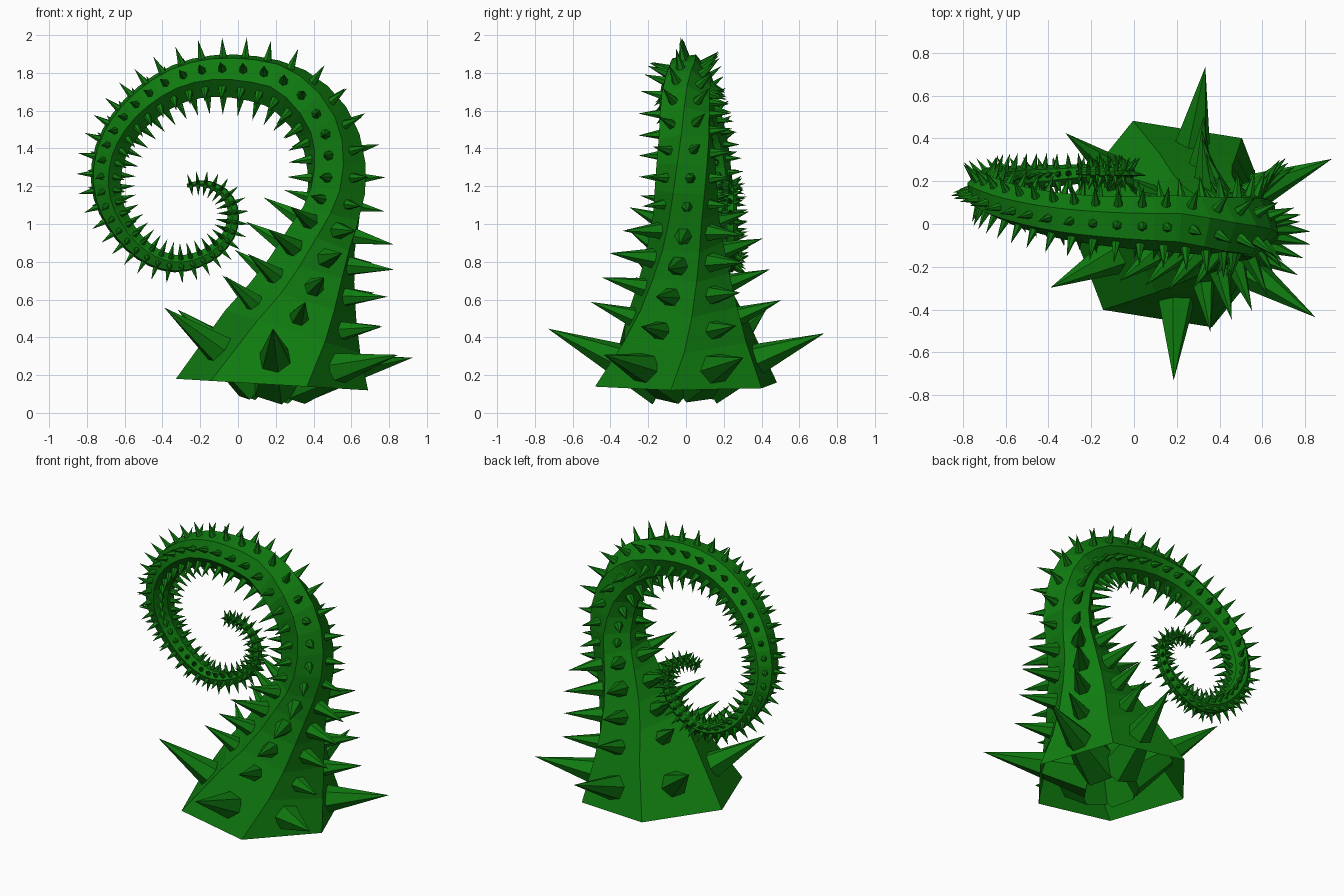
import bpy, bmesh, math
from mathutils import Vector

cube = bpy.data.objects.get("Cube")
if cube:
    bpy.data.objects.remove(cube)

green = bpy.data.materials.new("plant_green")
green.use_nodes = True
green.diffuse_color = (0.005, 0.2, 0.005, 1)
green.node_tree.nodes["Principled BSDF"].inputs["Base Color"].default_value = green.diffuse_color

# Curling stem centreline: x, y, z, radius
PATH = [
    (.29, 0, .43, .375), (.36, 0, .65, .275), (.42, 0, .85, .215), (.49, 0, 1.04, .175),
    (.525, 0, 1.23, .165), (.49, 0, 1.45, .155), (.38, -.01, 1.62, .147), (.2, 0, 1.74, .135),
    (-.08, .01, 1.785, .12), (-.32, .035, 1.74, .11), (-.53, .08, 1.6, .1),
    (-.66, .13, 1.42, .093), (-.7, .16, 1.24, .085), (-.67, .19, 1.08, .075),
    (-.57, .21, .92, .063), (-.44, .22, .82, .055), (-.3, .23, .79, .048),
    (-.15, .24, .84, .042), (-.05, .24, .94, .037), (-.025, .24, 1.06, .032),
    (-.06, .24, 1.15, .027), (-.13, .24, 1.2, .022), (-.2, .24, 1.215, .017), (-.28, .24, 1.2, .01),
]
# Heights of the large thorns on the lowest segments
LOW_THORNS = [.38, .23, .23, .24, .21]


def smooth_path(points, n=40):
    """Dense Catmull-Rom samples of the centreline with radius."""
    p = [Vector(q) for q in points]
    p = [2 * p[0] - p[1]] + p + [2 * p[-1] - p[-2]]
    out = []
    for a, b, c, d in zip(p, p[1:], p[2:], p[3:]):
        for k in range(n):
            t = k / n
            out.append(b + (c - a) * t / 2 + (2 * a - 5 * b + 4 * c - d) * t * t / 2
                       + (3 * b - a - 3 * c + d) * t ** 3 / 2)
    return out + [p[-2]]


# Rings as centre, axis, radius; spacing shrinks with the radius
samples = smooth_path(PATH)
rings = [(Vector((.18, 0, .15)), Vector((.06, 0, 1)).normalized(), .516)]
travelled, target = 0, 0
for here, after in zip(samples, samples[1:]):
    if travelled >= target:
        rings.append((here.xyz, (after.xyz - here.xyz).normalized(), here.w))
        target += min(.17, .03 + .58 * here.w)
    travelled += (after.xyz - here.xyz).length


def hexagon(bm, centre, axis, reference, radius, turn=0):
    """Six vertices counter-clockwise around an axis."""
    side = (reference - axis * reference.dot(axis)).normalized()
    out = side.cross(axis)
    angles = [math.radians(turn + 60 * k) for k in range(6)]
    return [bm.verts.new(centre + (out * math.cos(a) + side * math.sin(a)) * radius) for a in angles]


def make_object(name, bm):
    mesh = bpy.data.meshes.new(name)
    bm.to_mesh(mesh)
    bm.free()
    mesh.materials.append(green)
    bpy.context.collection.objects.link(bpy.data.objects.new(name, mesh))


def thorn(bm, root, direction, reference, length):
    """Slim six-sided cone."""
    foot = hexagon(bm, root, direction, reference, length * .22)
    tip = bm.verts.new(root + direction * length)
    bm.faces.new(foot[::-1])
    for k in range(6):
        bm.faces.new((foot[k], foot[(k + 1) % 6], tip))


# Twisted six-sided stem, open underneath, with a thorn square to every side face
stem, thorns = bmesh.new(), bmesh.new()
loops = [hexagon(stem, centre, axis, Vector((0, 1, 0)), radius, min(81, 7.5 * i - 9))
         for i, (centre, axis, radius) in enumerate(rings)]
for i, (low, high) in enumerate(zip(loops, loops[1:])):
    radius = (rings[i][2] + rings[i + 1][2]) / 2
    height = LOW_THORNS[i] if i < len(LOW_THORNS) else .045 + .48 * radius
    depth = .65 * radius
    for k in range(6):
        j = (k + 1) % 6
        face = stem.faces.new((low[k], low[j], high[j], high[k]))
        face.normal_update()
        middle = face.calc_center_median()
        thorn(thorns, middle - face.normal * depth, face.normal.copy(), rings[i + 1][1], height + depth)
stem.faces.new(loops[-1])
make_object("stem", stem)
make_object("thorns", thorns)
